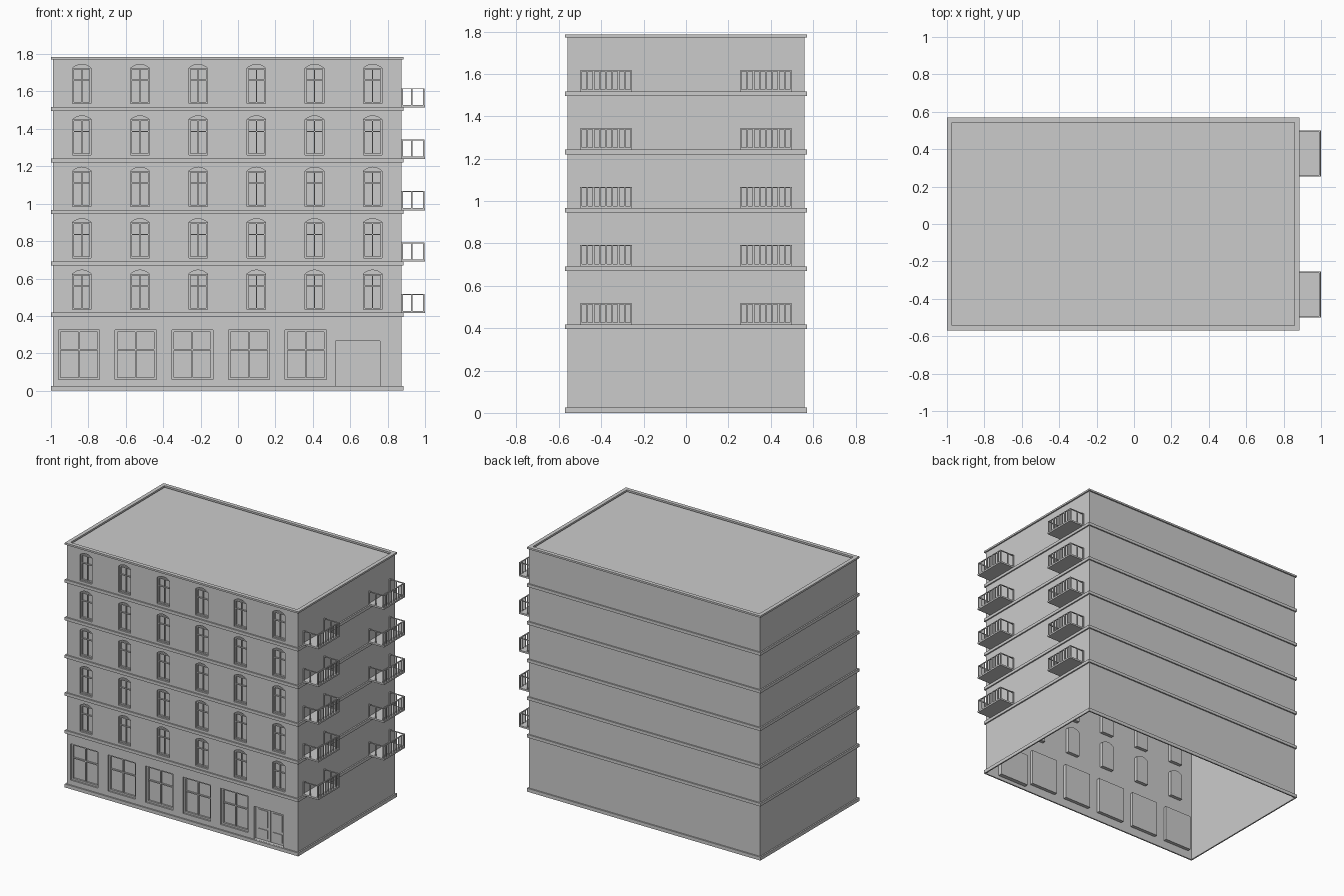
import bpy, bmesh, math
from mathutils import Vector

if "Cube" in bpy.data.objects:
    bpy.data.objects.remove(bpy.data.objects["Cube"])

X0, X1, Y = -0.99, 0.875, 0.56          # wall planes
LEDGES = [0.395 + 0.275 * i for i in range(5)]
TOP = 1.785
MID = (X0 + X1) / 2


def finish(bm, name, recalc=True):
    if recalc:
        bmesh.ops.recalc_face_normals(bm, faces=bm.faces)
    me = bpy.data.meshes.new(name)
    bm.to_mesh(me)
    bm.free()
    ob = bpy.data.objects.new(name, me)
    bpy.context.collection.objects.link(ob)
    return ob


def box(bm, x0, x1, y0, y1, z0, z1):
    vs = bmesh.ops.create_cube(bm, size=1)["verts"]
    for v in vs:
        v.co = Vector(((x0 + x1) / 2 + v.co.x * (x1 - x0),
                       (y0 + y1) / 2 + v.co.y * (y1 - y0),
                       (z0 + z1) / 2 + v.co.z * (z1 - z0)))


def ring(name, out, inn, z0, z1):
    """Square-section band around the walls: offsets out and in from the wall plane."""
    bm = bmesh.new()
    loops = []
    for o, z in ((out, z0), (out, z1), (-inn, z1), (-inn, z0)):
        loops.append([bm.verts.new(p) for p in ((X0 - o, -Y - o, z), (X1 + o, -Y - o, z),
                                               (X1 + o, Y + o, z), (X0 - o, Y + o, z))])
    for i in range(4):
        a, b = loops[i], loops[(i + 1) % 4]
        for j in range(4):
            k = (j + 1) % 4
            bm.faces.new((a[j], a[k], b[k], b[j]))
    return finish(bm, name)


def rect(cx, w, z0, z1):
    return [(cx - w / 2, z0), (cx + w / 2, z0), (cx + w / 2, z1), (cx - w / 2, z1)]


def arched(cx, w, z0, z1, rise=0.02, n=8):
    pts = [(cx - w / 2, z0), (cx + w / 2, z0)]
    for i in range(n + 1):
        t = 1 - 2 * i / n
        pts.append((cx + t * w / 2, z1 - rise * t * t))
    return pts


# Layout of openings: shop windows, door, five floors of arched windows
shops = [(-0.85 + 0.303 * i, 0.22, 0.06, 0.325) for i in range(5)]
door = (0.64, 0.24, 0.026, 0.265)
uppers = [(MID + 0.311 * (c - 2.5), 0.10, z + 0.04, z + 0.25)
          for z in LEDGES for c in range(6)]
openings = [(rect(*s), 0.025) for s in shops] + [(rect(*door), 0.03)]
openings += [(arched(*u), 0.025) for u in uppers]

# Front wall with recessed openings
bm = bmesh.new()


def add_loop(pts, y):
    vs = [bm.verts.new((x, y, z)) for x, z in pts]
    return vs, [bm.edges.new((vs[i], vs[(i + 1) % len(vs)])) for i in range(len(vs))]


edges = add_loop([(X0, 0), (X1, 0), (X1, TOP - 0.01), (X0, TOP - 0.01)], -Y)[1]
holes = []
for pts, depth in openings:
    vs, es = add_loop(pts, -Y)
    edges += es
    holes.append((vs, pts, depth))
bmesh.ops.triangle_fill(bm, use_beauty=True, edges=edges, normal=(0, -1, 0))
for vs, pts, depth in holes:
    back = [bm.verts.new((x, -Y + depth, z)) for x, z in pts]
    n = len(vs)
    for i in range(n):
        j = (i + 1) % n
        bm.faces.new((vs[i], vs[j], back[j], back[i]))
    bm.faces.new(back)
finish(bm, "front_wall")

# Side and back walls, open below
bm = bmesh.new()
plan = [(X1, -Y), (X1, Y), (X0, Y), (X0, -Y)]
lo = [bm.verts.new((x, y, 0)) for x, y in plan]
hi = [bm.verts.new((x, y, TOP - 0.01)) for x, y in plan]
for i in range(3):
    bm.faces.new((lo[i], lo[i + 1], hi[i + 1], hi[i]))
finish(bm, "side_and_back_walls", False)

# Roof deck, parapet cap, plinth and floor bands
bm = bmesh.new()
bm.faces.new([bm.verts.new(p) for p in ((X0, -Y, TOP - 0.02), (X1, -Y, TOP - 0.02),
                                       (X1, Y, TOP - 0.02), (X0, Y, TOP - 0.02))])
finish(bm, "roof_deck", False)
ring("parapet_cap", 0.01, 0.018, TOP - 0.013, TOP)
ring("plinth", 0.01, 0.0, 0.0, 0.025)
for z in LEDGES:
    ring("floor_band", 0.01, 0.0, z, z + 0.022)

# Window frames and glazing bars
bm = bmesh.new()
for (cx, w, z0, z1), f, drop in [(s, 0.012, 0) for s in shops] + [(u, 0.008, 0.02) for u in uppers]:
    y0, y1 = -Y + 0.012, -Y + 0.025
    a, b, top = cx - w / 2, cx + w / 2, z1 - drop
    box(bm, a, a + f, y0, y1, z0, top)
    box(bm, b - f, b, y0, y1, z0, top)
    box(bm, a + f, b - f, y0, y1, z0, z0 + f)
    box(bm, a + f, b - f, y0, y1, top - f, top)
    box(bm, cx - f / 3, cx + f / 3, y0 + .003, y1, z0 + f, top - f)
    zt = z0 + 0.6 * (z1 - z0)
    box(bm, a + f, b - f, y0 + .003, y1, zt - f / 3, zt + f / 3)
finish(bm, "window_frames")

# Double door leaves with raised panels
bm = bmesh.new()
for s in (-1, 1):
    c = door[0] + s * 0.059
    box(bm, c - 0.057, c + 0.057, -Y + 0.022, -Y + 0.03, 0.027, 0.263)
    for z0, z1 in ((0.045, 0.105), (0.125, 0.245)):
        box(bm, c - 0.038, c + 0.038, -Y + 0.017, -Y + 0.022, z0, z1)
finish(bm, "door_leaves")

# Balconies on the right side: slab, thin bars and handrail, mirrored in y
for z in LEDGES:
    s0, s1, t = z + 0.02, z + 0.032, z + 0.122
    for m in (-1, 1):
        bm = bmesh.new()
        ya, yb = 0.255, 0.50
        box(bm, X1, 1.0, ya, yb, s0, s1)
        for i in range(9):
            y = ya + 0.004 + (yb - ya - 0.008) * i / 8
            box(bm, 0.989, 0.997, y - 0.004, y + 0.004, s1, t)
        for y in (ya + 0.004, yb - 0.004):
            for x in (X1 + 0.004, 0.93):
                box(bm, x - 0.004, x + 0.004, y - 0.004, y + 0.004, s1, t)
            box(bm, X1, 0.997, y - 0.004, y + 0.004, t - 0.005, t)
        box(bm, 0.989, 0.997, ya, yb, t - 0.005, t)
        for v in bm.verts:
            v.co.y *= m
        finish(bm, "balcony")
